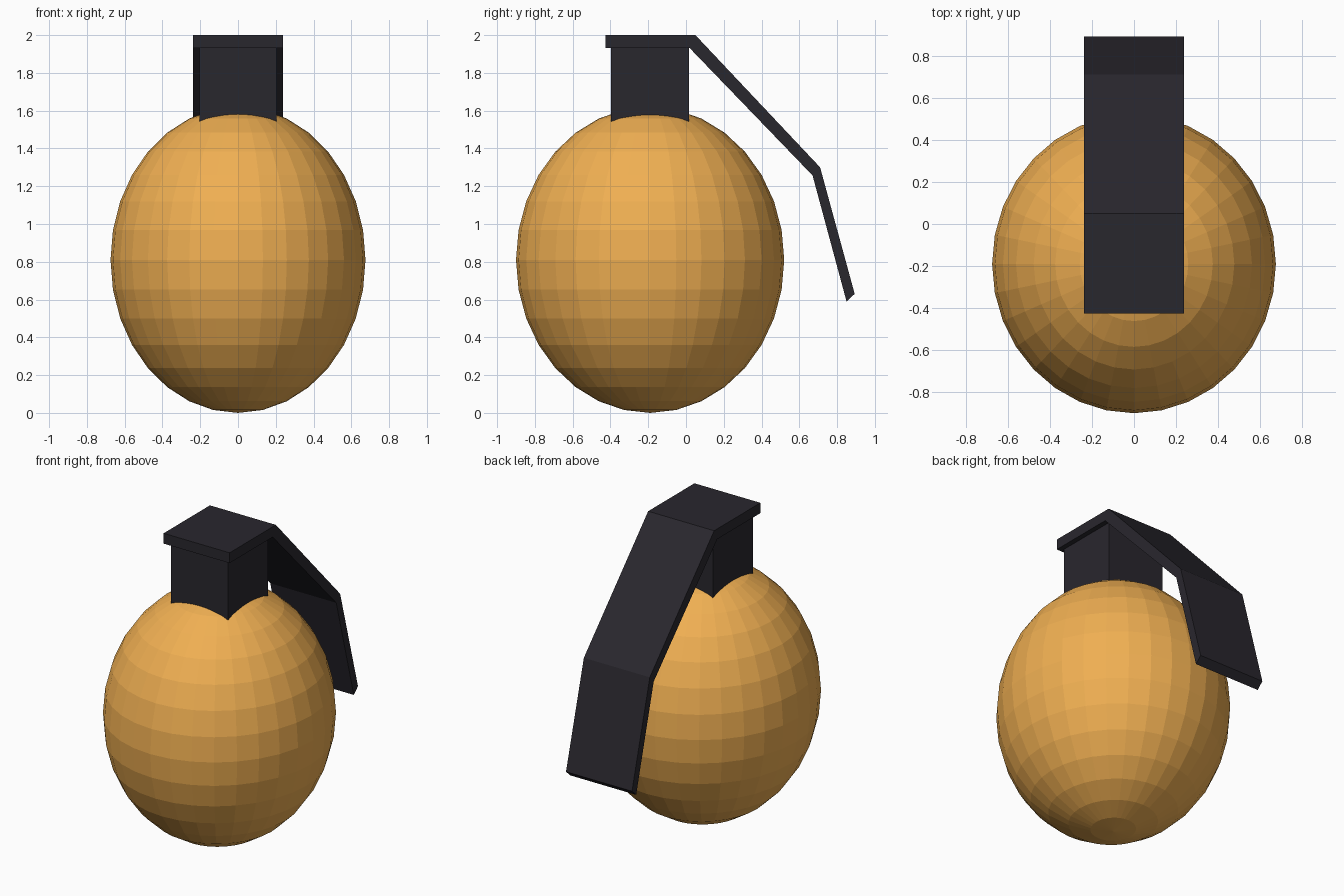
import bpy, bmesh
from mathutils import Matrix

if "Cube" in bpy.data.objects:
    bpy.data.objects.remove(bpy.data.objects["Cube"])


def material(name, rgb):
    m = bpy.data.materials.new(name)
    m.diffuse_color = (*rgb, 1)
    m.use_nodes = True
    m.node_tree.nodes["Principled BSDF"].inputs["Base Color"].default_value = m.diffuse_color
    return m


def add_object(name, bm, mat):
    bmesh.ops.recalc_face_normals(bm, faces=bm.faces)
    mesh = bpy.data.meshes.new(name)
    bm.to_mesh(mesh)
    bm.free()
    mesh.materials.append(mat)
    ob = bpy.data.objects.new(name, mesh)
    bpy.context.collection.objects.link(ob)
    return ob


amber = material("amber", (0.87, 0.43, 0.085))
dark = material("dark_metal", (0.022, 0.02, 0.027))

# Faceted egg-shaped body
bm = bmesh.new()
bmesh.ops.create_uvsphere(
    bm, u_segments=32, v_segments=16, radius=1,
    matrix=Matrix.Translation((0, -0.19, 0.81)) @ Matrix.Diagonal((0.675, 0.71, 0.81, 1)))
add_object("body", bm, amber)

# Square neck sunk into the top of the body
bm = bmesh.new()
bmesh.ops.create_cube(
    bm, size=1,
    matrix=Matrix.Translation((0, -0.19, 1.72)) @ Matrix.Diagonal((0.41, 0.412, 0.43, 1)))
add_object("neck", bm, dark)

# Cap plate and bent lever: side profile (y, z), swept across x
outer = [(-0.425, 2.0), (0.05, 2.0), (0.71, 1.30), (0.893, 0.63)]
inner = [(-0.425, 1.933), (0.018, 1.933), (0.67, 1.257), (0.85, 0.59)]
half = 0.237
bm = bmesh.new()
sections = [[bm.verts.new((x, y, z)) for (y, z), x in
             ((o, -half), (o, half), (i, half), (i, -half))]
            for o, i in zip(outer, inner)]
for a, b in zip(sections, sections[1:]):
    for k in range(4):
        n = (k + 1) % 4
        bm.faces.new((a[k], a[n], b[n], b[k]))
bm.faces.new(sections[0])
bm.faces.new(sections[-1])
add_object("lever", bm, dark)
